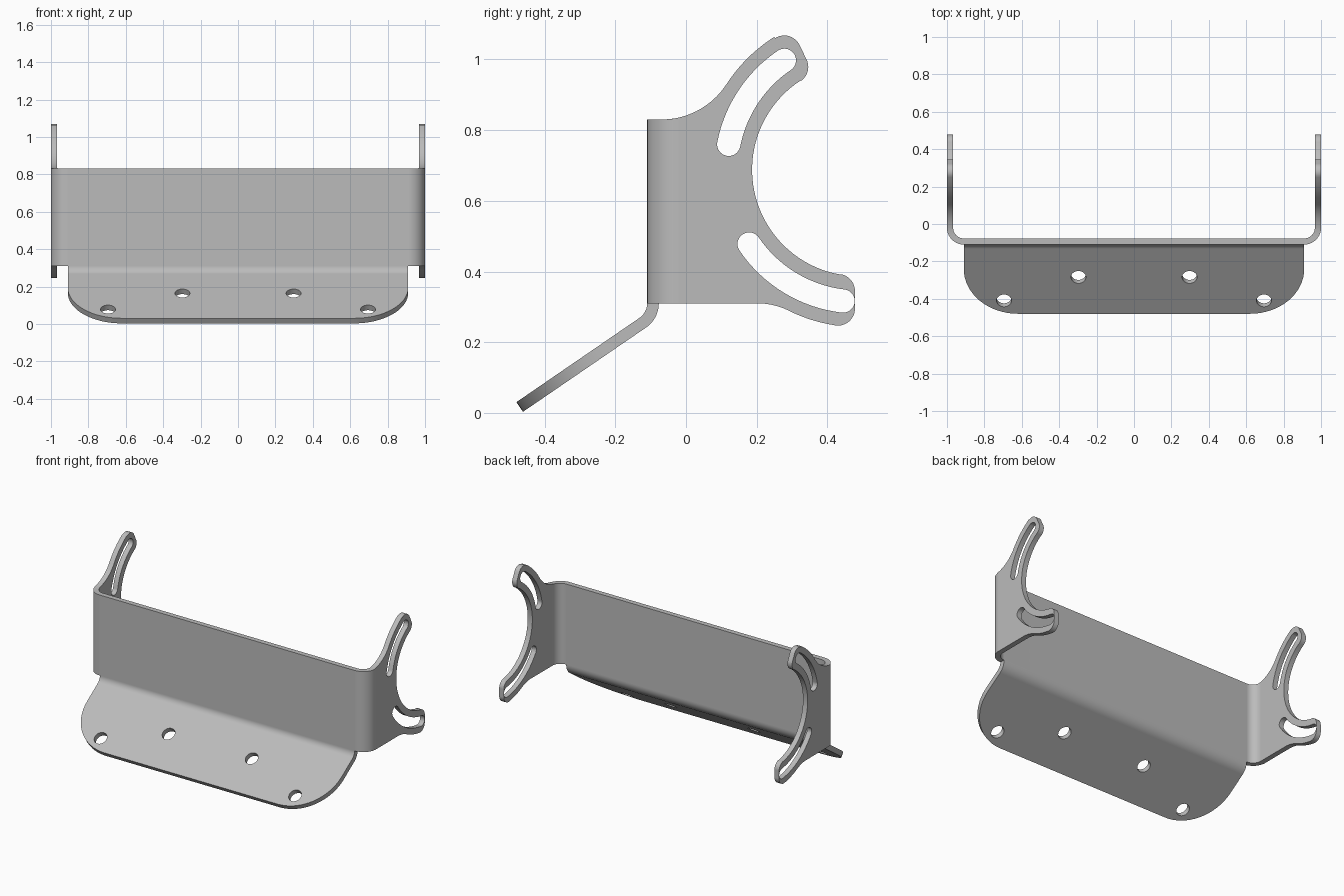
import bpy
import bmesh
from math import cos, sin, radians, sqrt
from mathutils import Matrix, Vector

if "Cube" in bpy.data.objects:
    bpy.data.objects.remove(bpy.data.objects["Cube"], do_unlink=True)

T = 0.033            # sheet thickness
LOW, HIGH = 0.31, 0.83   # channel bottom and top

grey = bpy.data.materials.new("sheet grey")
grey.use_nodes = True
colour = (0.5, 0.5, 0.5, 1)
grey.diffuse_color = colour
grey.node_tree.nodes["Principled BSDF"].inputs["Base Color"].default_value = colour


def arc(cx, cy, r, start, end, steps=16):
    angles = [radians(start + (end - start) * i / steps) for i in range(steps + 1)]
    return [(cx + r * cos(a), cy + r * sin(a)) for a in angles]


def circle(cx, cy, r):
    return arc(cx, cy, r, 0, 360, 32)[:-1]


def frame(x_axis, y_axis, z_axis, origin):
    m = Matrix((x_axis, y_axis, z_axis)).transposed().to_4x4()
    m.translation = Vector(origin)
    return m


def sheet(name, loops, depth, matrix, adjust=None):
    """Fill an outline with optional holes, then extrude it along local z."""
    bm = bmesh.new()
    for loop in loops:
        verts = [bm.verts.new((x, y, 0)) for x, y in loop]
        for a, b in zip(verts, verts[1:] + verts[:1]):
            bm.edges.new((a, b))
    bmesh.ops.remove_doubles(bm, verts=bm.verts[:], dist=0.001)
    bmesh.ops.triangle_fill(bm, edges=bm.edges[:], use_beauty=True, normal=(0, 0, 1))
    ext = bmesh.ops.extrude_face_region(bm, geom=bm.faces[:])
    top = [v for v in ext["geom"] if isinstance(v, bmesh.types.BMVert)]
    bmesh.ops.translate(bm, verts=top, vec=(0, 0, depth))
    bmesh.ops.transform(bm, matrix=matrix, verts=bm.verts[:])
    if adjust:
        for v in bm.verts:
            adjust(v.co)
    bmesh.ops.recalc_face_normals(bm, faces=bm.faces[:])
    mesh = bpy.data.meshes.new(name)
    bm.to_mesh(mesh)
    bm.free()
    mesh.materials.append(grey)
    obj = bpy.data.objects.new(name, mesh)
    bpy.context.collection.objects.link(obj)
    bpy.ops.object.select_all(action="DESELECT")
    obj.select_set(True)
    bpy.context.view_layer.objects.active = obj
    bpy.ops.object.shade_smooth_by_angle(angle=radians(30))
    obj.modifiers.new("even shading", "WEIGHTED_NORMAL").keep_sharp = True
    return obj


X, Y, Z = (1, 0, 0), (0, 1, 0), (0, 0, 1)

# Channel: front panel with a rounded bend at each end
R, FRONT = 0.09, -0.11
outer = arc(-1 + R, FRONT + R, R, 180, 270) + arc(1 - R, FRONT + R, R, 270, 360)
inner = arc(1 - R, FRONT + R, R - T, 360, 270) + arc(-1 + R, FRONT + R, R - T, 270, 180)

# Upper fillet between the channel top and the arm
FIL_Y, FIL_R = -0.07, 0.22


def raise_to_fillet(co):
    if co.z > HIGH - 0.01 and co.y > FIL_Y:
        co.z = HIGH + FIL_R - sqrt(FIL_R ** 2 - (co.y - FIL_Y) ** 2)


sheet("front_panel", [outer + inner], HIGH - LOW, frame(X, Y, Z, (0, 0, LOW)), raise_to_fillet)

# Bend leading down to the sloping flange
TURN, BEND_R, WIDTH = 55.6, 0.05, 0.91
bend_y = FRONT - BEND_R
bend = arc(bend_y, LOW, BEND_R, 0, -TURN) + arc(bend_y, LOW, BEND_R + T, -TURN, 0)
sheet("flange_bend", [bend], 2 * WIDTH, frame(Y, Z, X, (-WIDTH, 0, 0)))

# Sloping flange with rounded corners and four holes
LENGTH, CORNER = 0.422, 0.29
c, s = cos(radians(TURN)), sin(radians(TURN))
outline = [(-WIDTH, 0), (WIDTH, 0)]
outline += arc(WIDTH - CORNER, LENGTH - CORNER, CORNER, 0, 90)
outline += arc(-WIDTH + CORNER, LENGTH - CORNER, CORNER, 90, 180)
holes = [circle(side * x, d, 0.04) for side in (-1, 1) for x, d in ((0.695, 0.337), (0.297, 0.185))]
sheet("mounting_flange", [outline] + holes, T,
      frame(X, (0, -s, -c), (0, c, -s), (0, bend_y + BEND_R * c, LOW - BEND_R * s)))

# Side plates: two curved arms around one centre, each with a curved slot
CY, CZ = 0.488, 0.688
OUT, IN, MID, TIP, SLOT = 0.445, 0.301, 0.374, 0.048, 0.033
edge = [(FRONT + R, LOW)]
edge += arc(0.202, LOW - 0.2, 0.2, 90, 63.7)
edge += arc(CY, CZ, OUT, 243.7, 261.6)
edge += arc(0.43, 0.295, TIP, 261.6, 360)
edge += arc(0.43, 0.345, TIP, 0, 80.4)
edge += arc(CY, CZ, IN, 260.4, 123.1, 40)
edge += arc(0.298, 0.979, TIP, 303.1, 386)
edge += arc(0.278, 1.02, TIP, 26, 122.3)
edge += arc(CY, CZ, OUT, 122.3, 147)
edge += arc(FIL_Y, HIGH + FIL_R, FIL_R, -33, -76.9)


def slot(a, b):
    ya, za = arc(CY, CZ, MID, a, b, 1)[0]
    yb, zb = arc(CY, CZ, MID, a, b, 1)[1]
    return (arc(CY, CZ, MID + SLOT, a, b) + arc(yb, zb, SLOT, b, b + 180)
            + arc(CY, CZ, MID - SLOT, b, a) + arc(ya, za, SLOT, a + 180, a + 360))


slots = [slot(124.1, 168.9), slot(214.2, 263.3)]
for name, x in (("left_side_plate", 1 - T), ("right_side_plate", -1)):
    sheet(name, [edge] + slots, T, frame(Y, Z, X, (x, 0, 0)))
